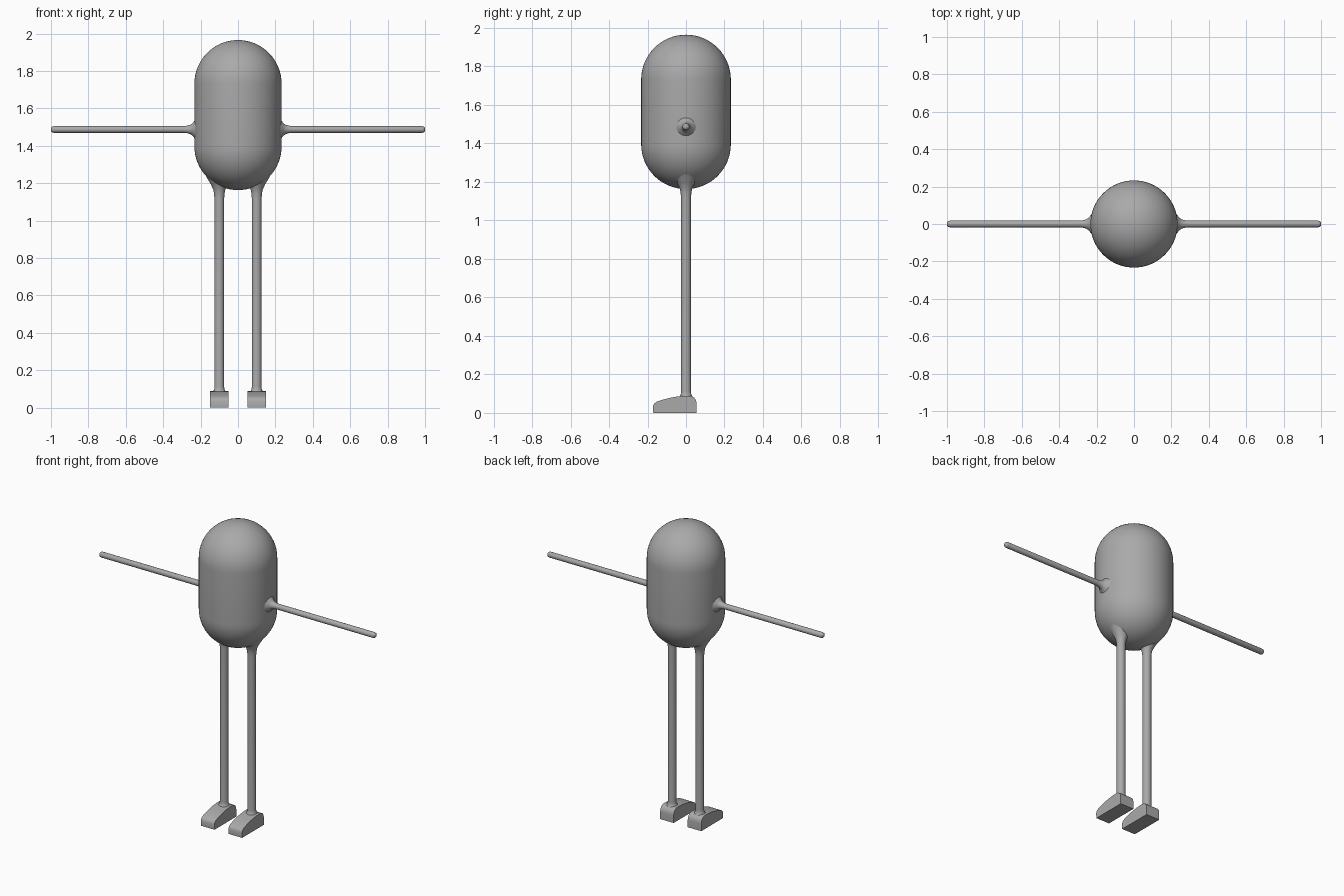
import bpy, bmesh, math
from mathutils import Matrix

if "Cube" in bpy.data.objects:
    bpy.data.objects.remove(bpy.data.objects["Cube"])

grey = bpy.data.materials.new("plain grey")
grey.diffuse_color = (0.4, 0.4, 0.4, 1)
grey.use_nodes = True
grey.node_tree.nodes["Principled BSDF"].inputs["Base Color"].default_value = grey.diffuse_color


def finish(bm, name, angle=40):
    bmesh.ops.recalc_face_normals(bm, faces=bm.faces)
    mesh = bpy.data.meshes.new(name)
    bm.to_mesh(mesh)
    bm.free()
    mesh.materials.append(grey)
    ob = bpy.data.objects.new(name, mesh)
    bpy.context.collection.objects.link(ob)
    bpy.ops.object.select_all(action='DESELECT')
    ob.select_set(True)
    bpy.context.view_layer.objects.active = ob
    bpy.ops.object.shade_smooth_by_angle(angle=math.radians(angle))
    return ob


def lathe(name, profile, sides, matrix=Matrix()):
    """Revolve (radius, height) points around z, then place the result."""
    bm = bmesh.new()
    verts = [bm.verts.new((r, 0, z)) for r, z in profile]
    edges = [bm.edges.new(pair) for pair in zip(verts, verts[1:])]
    bmesh.ops.spin(bm, geom=verts + edges, cent=(0, 0, 0), axis=(0, 0, 1),
                   angle=math.tau, steps=sides, use_merge=True)
    bmesh.ops.remove_doubles(bm, verts=bm.verts, dist=1e-5)
    bm.transform(matrix)
    return finish(bm, name)


# Capsule body
R, LOW, HIGH, N = 0.233, 1.396, 1.732, 16
arc = [math.pi / 2 * i / N for i in range(N + 1)]
body = [(R * math.sin(a), LOW - R * math.cos(a)) for a in arc]
body += [(R * math.cos(a), HIGH + R * math.sin(a)) for a in arc]
lathe("body", body, 64)

# Arm: flared shoulder, thin rod, rounded tip
arm = [(0.065, 0.212), (0.046, 0.233), (0.033, 0.243), (0.025, 0.255),
       (0.02, 0.272), (0.018, 0.295), (0.018, 0.985), (0.015, 0.994),
       (0.009, 0.999), (0, 1.0)]
# Leg: slight ankle flare, thin rod, flared hip
leg = [(0.036, 0.082), (0.031, 0.091), (0.027, 0.1), (0.026, 0.112),
       (0.026, 1.115), (0.028, 1.145), (0.033, 1.168), (0.046, 1.195),
       (0.072, 1.238)]
# Foot side outline (y, z), toe towards the front
foot = [(-0.17, 0), (-0.172, 0.035), (-0.166, 0.048), (-0.152, 0.058),
        (-0.12, 0.069), (-0.08, 0.079), (-0.04, 0.086), (0.0, 0.089),
        (0.025, 0.088), (0.042, 0.08), (0.052, 0.066), (0.055, 0.048),
        (0.055, 0)]

for side, s in (("left", -1), ("right", 1)):
    lathe(side + "_arm", arm, 20,
          Matrix.Translation((0, 0, 1.487)) @ Matrix.Rotation(s * math.pi / 2, 4, 'Y'))
    lathe(side + "_leg", leg, 24, Matrix.Translation((s * 0.1, 0, 0)))

    bm = bmesh.new()
    face = bm.faces.new([bm.verts.new((s * 0.1 - 0.049, y, z)) for y, z in foot])
    out = bmesh.ops.extrude_face_region(bm, geom=[face])
    moved = [v for v in out["geom"] if isinstance(v, bmesh.types.BMVert)]
    bmesh.ops.translate(bm, verts=moved, vec=(0.098, 0, 0))
    finish(bm, side + "_foot")
